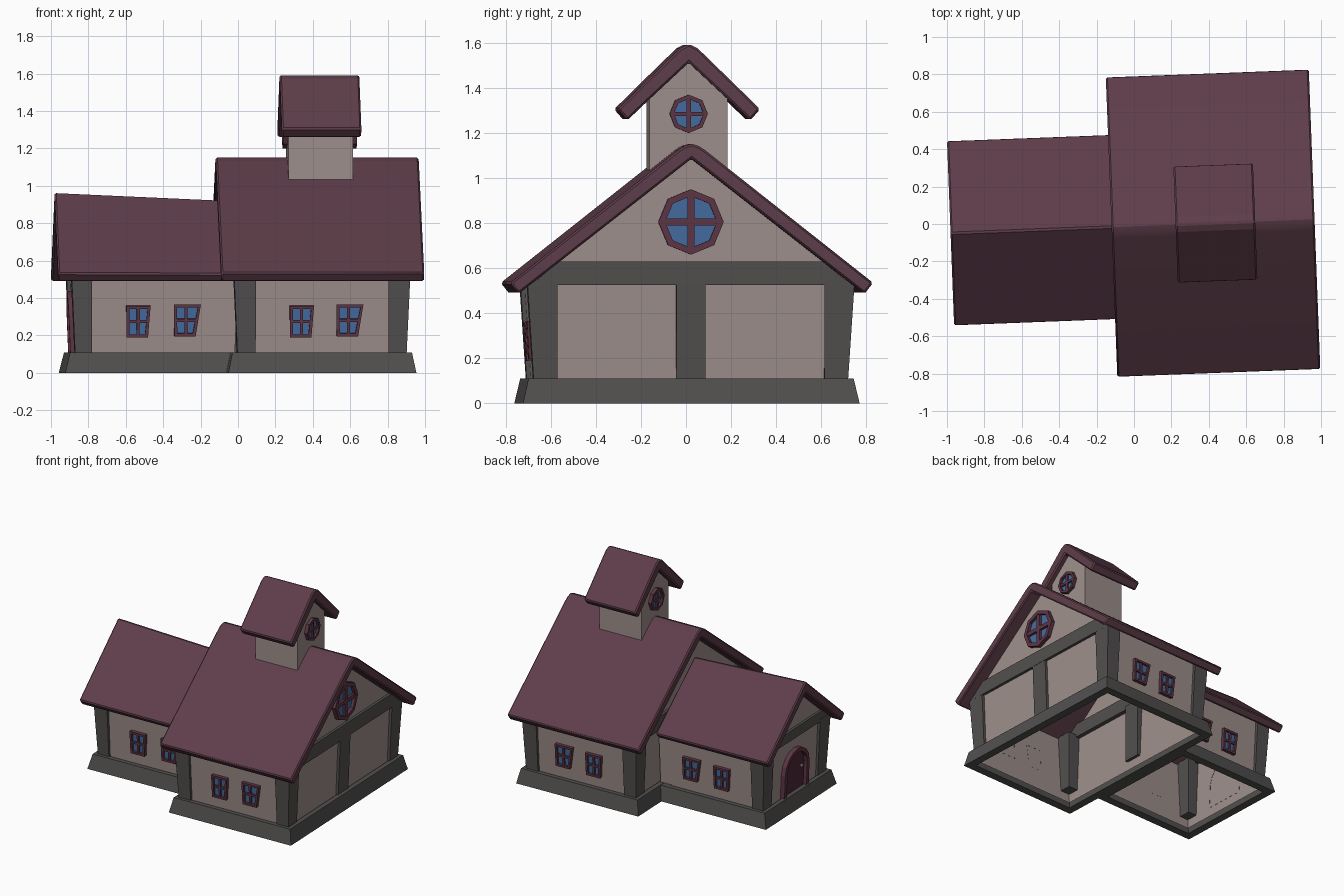
import bpy, bmesh, math
from mathutils import Matrix, Vector

if "Cube" in bpy.data.objects:
    bpy.data.objects.remove(bpy.data.objects["Cube"])

TURN = Matrix.Rotation(math.radians(2.2), 4, 'Z')   # whole house sits slightly turned
CY = -0.012                                         # ridge line in the house frame


def material(name, rgb):
    m = bpy.data.materials.new(name)
    m.diffuse_color = (*rgb, 1)
    m.use_nodes = True
    m.node_tree.nodes["Principled BSDF"].inputs["Base Color"].default_value = m.diffuse_color
    return m


ROOF = material("plum roof", (0.112, 0.047, 0.068))
WALL = material("warm plaster", (0.34, 0.275, 0.26))
STONE = material("dark grey frame", (0.083, 0.079, 0.077))
TRIM = material("maroon trim", (0.110, 0.036, 0.058))
GLASS = material("blue glass", (0.058, 0.15, 0.35))
DOOR = material("dark maroon door", (0.075, 0.02, 0.04))
METAL = material("pale handle", (0.5, 0.48, 0.47))


def make(name, verts, faces, mats, idx=None, recalc=True):
    me = bpy.data.meshes.new(name)
    me.from_pydata([tuple(v) for v in verts], [], faces)
    for m in mats:
        me.materials.append(m)
    for p, i in zip(me.polygons, idx or [0] * len(faces)):
        p.material_index = i
    if recalc:
        bm = bmesh.new()
        bm.from_mesh(me)
        bmesh.ops.recalc_face_normals(bm, faces=bm.faces)
        bm.to_mesh(me)
        bm.free()
    me.transform(TURN)
    ob = bpy.data.objects.new(name, me)
    bpy.context.collection.objects.link(ob)
    return ob


def strip(a, n, b):
    """Quads between two closed rings starting at index a and b."""
    return [(a + i, a + (i + 1) % n, b + (i + 1) % n, b + i) for i in range(n)]


def prism(name, ring0, ring1, mat):
    n = len(ring0)
    faces = strip(0, n, n) + [tuple(range(n)), tuple(range(n, 2 * n))]
    return make(name, ring0 + ring1, faces, [mat])


def rect(x0, x1, y0, y1, z):
    return [(x0, y0, z), (x1, y0, z), (x1, y1, z), (x0, y1, z)]


def roof(name, half, x0, x1, drop=0.0):
    """Extrude a mirrored roof section along x; drop lowers the ridge at x1."""
    full = half + [(-y, z) for y, z in reversed(half[1:-1])]
    low, top = min(p[1] for p in half), half[0][1]
    r0 = [(x0, CY + y, z) for y, z in full]
    r1 = [(x1, CY + y, z - drop * (z - low) / (top - low)) for y, z in full]
    ob = prism(name, r0, r1, ROOF)
    b = ob.modifiers.new("soft edges", 'BEVEL')
    b.width, b.segments, b.limit_method = 0.009, 1, 'ANGLE'
    b.angle_limit = math.radians(50)
    return ob


def walls(name, xs, xtop, hyb, hyt, zb, ze, zp):
    """Open-bottomed gabled shell leaning slightly outwards."""
    v = []
    for xb, xt, p in zip(xs, xtop, zp):
        v += [(xb, CY - hyb, zb), (xt, CY - hyt, ze), (xt, CY, p),
              (xt, CY + hyt, ze), (xb, CY + hyb, zb)]
    f = [(0, 1, 6, 5), (4, 9, 8, 3), (0, 4, 3, 1), (1, 3, 2), (5, 6, 8, 9), (6, 7, 8)]
    return make(name, v, f, [WALL])


def base(name, x0, x1, hy, x0t, x1t, hyt, inset=0.06):
    i = inset
    v = (rect(x0, x1, CY - hy, CY + hy, 0) + rect(x0t, x1t, CY - hyt, CY + hyt, 0.11)
         + rect(x0 + i, x1 - i, CY - hy + i, CY + hy - i, 0.11)
         + rect(x0 + i, x1 - i, CY - hy + i, CY + hy - i, 0))
    make(name, v, strip(0, 4, 4) + strip(4, 4, 8) + strip(8, 4, 12) + strip(12, 4, 0), [STONE])


def post(name, xi, xb, xt, yi, yb, yt):
    prism(name, rect(xi, xb, CY + yi, CY + yb, 0.10), rect(xi, xt, CY + yi, CY + yt, 0.545), STONE)


def beam(name, xi, xo, y_low, y_high, z0, z1):
    sec = [(-y_low, z0), (y_low, z0), (y_high, z1), (-y_high, z1)]
    prism(name, [(xi, CY + y, z) for y, z in sec], [(xo, CY + y, z) for y, z in sec], STONE)


def opening(name, outer, inner, loc, angle, fill, tilt=0.0, bar=0.0, depth=0.025):
    """Frame ring, recessed infill and optional crossed bars, facing -y at angle 0."""
    m = (Matrix.Translation(loc) @ Matrix.Rotation(math.radians(angle), 4, 'Z')
         @ Matrix.Rotation(math.radians(90) + tilt, 4, 'X'))
    n = len(outer)
    v = [(x, y, 0) for x, y in outer] + [(x, y, depth) for x, y in outer]
    v += [(x, y, depth) for x, y in inner] + [(x, y, 0.008) for x, y in inner]
    f = strip(0, n, n) + strip(n, n, 2 * n) + strip(2 * n, n, 3 * n) + [tuple(range(3 * n, 4 * n))]
    idx = [0] * (3 * n) + [1]
    if bar:
        ux, uy = max(p[0] for p in inner), max(p[1] for p in inner)
        for a, b in ((bar, uy), (ux, bar)):
            k, d = len(v), depth - 0.004
            v += rect(-a, a, -b, b, 0.004) + rect(-a, a, -b, b, d)
            f += strip(k, 4, k + 4) + [(k + 4, k + 5, k + 6, k + 7)]
            idx += [0] * 5
    make(name, [m @ Vector(p) for p in v], f, [TRIM, fill], idx, recalc=False)


def octagon(r):
    return [(r * math.cos(i * math.pi / 4), r * math.sin(i * math.pi / 4)) for i in range(8)]


def pane(s, skew):
    """Crooked window outline, wider at the top."""
    return [(-0.062 + s, -0.085 + s), (0.052 - s, -0.085 + s),
            (0.066 + skew - s, 0.085 - s), (-0.064 + s, 0.085 - s)]


def arch(h, foot, spring):
    return [(-h, foot), (h, foot)] + [(h * math.cos(i * math.pi / 8),
            spring + h * math.sin(i * math.pi / 8)) for i in range(9)]


# Main hall: plinth, walls, roof
MX = 0.4225
base("main_base", MX - 0.503, MX + 0.503, 0.7475, MX - 0.48, MX + 0.48, 0.722)
walls("main_walls", (MX - 0.43, MX + 0.43), (MX - 0.452, MX + 0.452),
      0.674, 0.707, 0.03, 0.545, (1.10, 1.10))
main_roof = roof("main_roof", [(0, 1.152), (0.03, 1.143), (0.06, 1.124), (0.806, 0.535),
                               (0.768, 0.486), (0, 1.086)], MX - 0.543, MX + 0.543)
bpy.context.view_layer.objects.active = main_roof
main_roof.select_set(True)
bpy.ops.object.shade_smooth_by_angle(angle=math.radians(32))
main_roof.select_set(False)

# Main hall timber frame
for sx in (-1, 1):
    for sy in (-1, 1):
        post("main_corner_post", MX + sx * 0.355, MX + sx * 0.4525, MX + sx * 0.4725,
             sy * 0.593, sy * 0.698, sy * 0.727)
    beam("main_gable_beam", MX + sx * 0.42, MX + sx * 0.472, 0.712, 0.585, 0.525, 0.63)
    post("main_middle_post", MX + sx * 0.41, MX + sx * 0.4525, MX + sx * 0.471, -0.065, 0.065, 0.065)

# Side wing
base("wing_base", -0.942, -0.06, 0.452, -0.915, -0.06, 0.427)
walls("wing_walls", (-0.866, -0.03), (-0.888, -0.03), 0.379, 0.408, 0.03, 0.54, (0.89, 0.85))
roof("wing_roof", [(0, 0.967), (0.498, 0.532), (0.460, 0.486), (0, 0.88)], -0.982, -0.06, 0.042)
for sy in (-1, 1):
    post("wing_corner_post", -0.797, -0.887, -0.908, sy * 0.295, sy * 0.402, sy * 0.43)
beam("wing_gable_beam", -0.86, -0.907, 0.414, 0.327, 0.525, 0.60)

# Small tower on the ridge
TX = 0.436
walls("tower_walls", (TX - 0.173, TX + 0.173), (TX - 0.173, TX + 0.173),
      0.173, 0.173, 0.98, 1.355, (1.53, 1.53))
roof("tower_roof", [(0, 1.595), (0.04, 1.575), (0.22, 1.40), (0.316, 1.305),
                    (0.273, 1.256), (0.19, 1.335), (0, 1.512)], 0.222, 0.648)

# Square windows on both long sides
for ang, s in ((0, -1), (180, 1)):
    for x, hall, skew in ((0.313, 1, 0.0), (0.563, 1, 0.014), (-0.55, 0, 0.0), (-0.295, 0, 0.014)):
        y = CY + s * (0.689 if hall else 0.393)
        opening("square_window", pane(0, skew), pane(0.016, skew), (x, y, 0.275 + skew * 0.5), ang,
                GLASS, tilt=0.06, bar=0.008)

# Round windows in the gables
opening("gable_round_window", octagon(0.145), octagon(0.115), (MX + 0.452, CY, 0.805), 90,
        GLASS, bar=0.015, depth=0.03)
for s in (-1, 1):
    opening("tower_round_window", octagon(0.085), octagon(0.066), (TX + s * 0.173, CY, 1.285),
            90 * s, GLASS, bar=0.009)

# Arched door with knob
opening("arched_door", arch(0.155, 0, 0.185), arch(0.125, 0.0, 0.185), (-0.868, CY, 0.10), -90,
        DOOR, tilt=0.04, depth=0.035)
bpy.ops.mesh.primitive_ico_sphere_add(subdivisions=1, radius=0.014,
                                      location=TURN @ Vector((-0.892, CY - 0.085, 0.27)))
knob = bpy.context.object
knob.name = "door_knob"
knob.data.materials.append(METAL)
